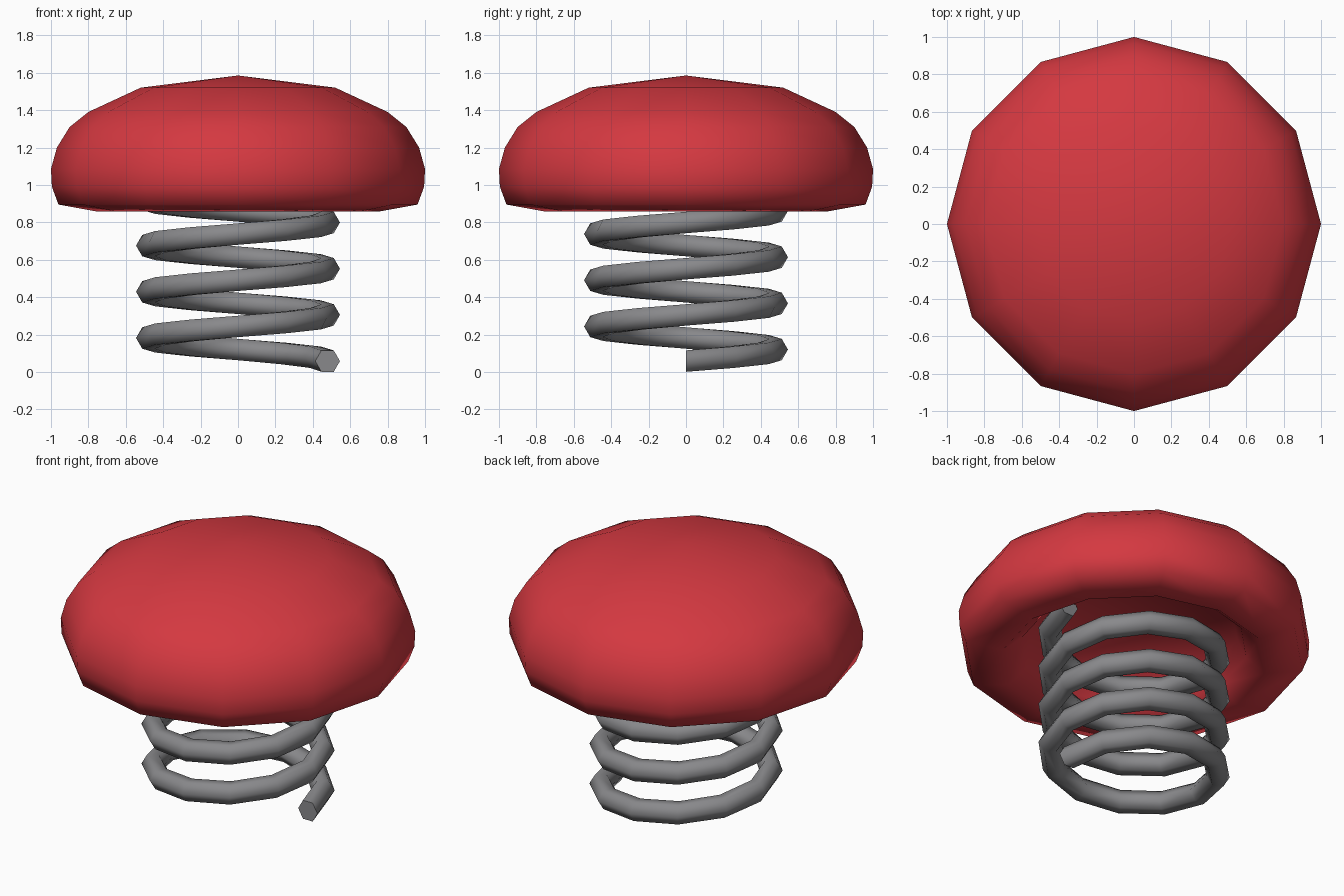
import bpy, bmesh, math

if "Cube" in bpy.data.objects:
    bpy.data.objects.remove(bpy.data.objects["Cube"])


def material(name, rgb):
    m = bpy.data.materials.new(name)
    m.diffuse_color = (*rgb, 1)
    m.use_nodes = True
    m.node_tree.nodes["Principled BSDF"].inputs["Base Color"].default_value = m.diffuse_color
    return m


def finish(name, bm, mat, angle):
    bmesh.ops.recalc_face_normals(bm, faces=bm.faces)
    me = bpy.data.meshes.new(name)
    bm.to_mesh(me)
    bm.free()
    me.materials.append(mat)
    ob = bpy.data.objects.new(name, me)
    bpy.context.collection.objects.link(ob)
    bpy.ops.object.select_all(action='DESELECT')
    ob.select_set(True)
    bpy.context.view_layer.objects.active = ob
    bpy.ops.object.shade_smooth_by_angle(angle=math.radians(angle))
    return ob


def bridge(bm, a, b):
    n = len(a)
    for i in range(n):
        bm.faces.new((a[i], a[(i + 1) % n], b[(i + 1) % n], b[i]))


red = material("cap red", (0.66, 0.04, 0.052))
grey = material("spring grey", (0.25, 0.25, 0.26))

# Domed cap with a hollow underside, turned with 12 sides
SIDES = 12
profile = [(0.52, 1.52), (0.80, 1.39), (0.90, 1.31), (0.968, 1.20), (1.0, 1.085),
           (0.995, 0.99), (0.96, 0.895), (0.75, 0.857), (0.64, 0.95), (0.59, 1.06)]
bm = bmesh.new()
rings = []
for r, z in profile:
    rings.append([bm.verts.new((r * math.cos(2 * math.pi * i / SIDES),
                                r * math.sin(2 * math.pi * i / SIDES), z))
                  for i in range(SIDES)])
for a, b in zip(rings, rings[1:]):
    bridge(bm, a, b)
for ring, z in ((rings[0], 1.585), (rings[-1], 1.09)):
    tip = bm.verts.new((0, 0, z))
    for i in range(SIDES):
        bm.faces.new((ring[i], ring[(i + 1) % SIDES], tip))
finish("cap", bm, red, 180)

# Coil spring: hexagonal wire, 12 steps a turn, four turns up into the cap
TURNS, STEPS, PITCH, RADIUS, WIRE = 4, 12, 0.247, 0.479, 0.066
bm = bmesh.new()
rings = []
for s in range(TURNS * STEPS + 1):
    t = 2 * math.pi * s / STEPS
    ring = []
    for k in range(6):
        a = math.pi * k / 3
        r = RADIUS + WIRE * math.cos(a)
        ring.append(bm.verts.new((r * math.cos(t), r * math.sin(t),
                                  0.058 + PITCH * s / STEPS + WIRE * math.sin(a))))
    rings.append(ring)
for a, b in zip(rings, rings[1:]):
    bridge(bm, a, b)
bm.faces.new(rings[0])
bm.faces.new(rings[-1])
finish("coil_spring", bm, grey, 70)
